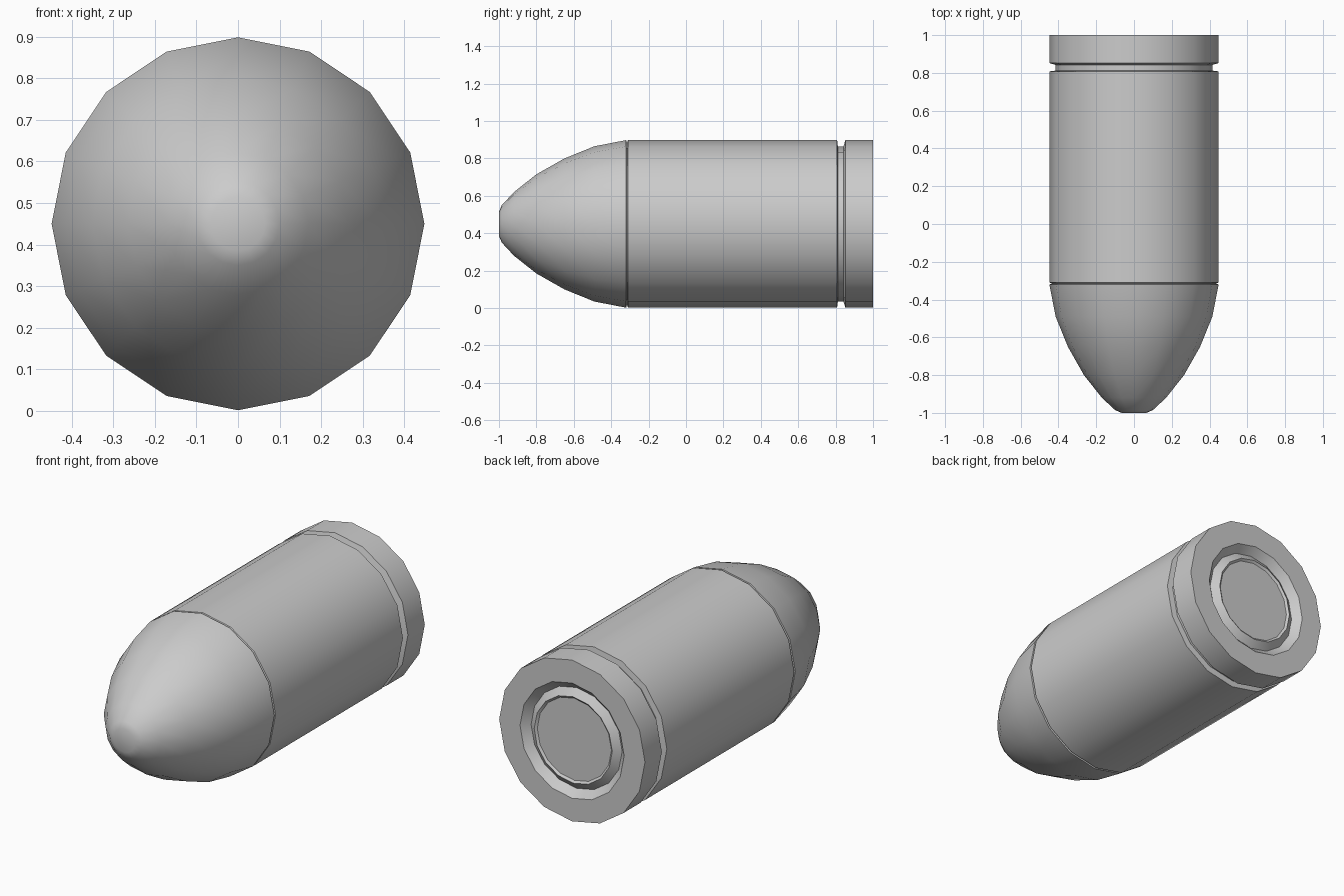
import bpy, bmesh, math

cube = bpy.data.objects.get("Cube")
if cube:
    bpy.data.objects.remove(cube, do_unlink=True)

SIDES = 16
AXIS_Z = 0.45
R = 0.448

metal = bpy.data.materials.new("grey_metal")
metal.use_nodes = True
colour = (0.6, 0.6, 0.6, 1)
metal.diffuse_color = colour
metal.node_tree.nodes["Principled BSDF"].inputs["Base Color"].default_value = colour


def lathe(name, profile, angle):
    """Turn (y, radius) points around the long axis and cap both ends."""
    bm = bmesh.new()
    rings = []
    for y, r in profile:
        ring = []
        for i in range(SIDES):
            a = 2 * math.pi * i / SIDES
            ring.append(bm.verts.new((r * math.sin(a), y, AXIS_Z + r * math.cos(a))))
        rings.append(ring)
    for a, b in zip(rings, rings[1:]):
        for i in range(SIDES):
            j = (i + 1) % SIDES
            bm.faces.new((a[i], a[j], b[j], b[i]))
    bm.faces.new(rings[0])
    bm.faces.new(rings[-1])
    bmesh.ops.recalc_face_normals(bm, faces=bm.faces)
    mesh = bpy.data.meshes.new(name)
    bm.to_mesh(mesh)
    bm.free()
    obj = bpy.data.objects.new(name, mesh)
    bpy.context.collection.objects.link(obj)
    mesh.materials.append(metal)
    bpy.ops.object.select_all(action="DESELECT")
    obj.select_set(True)
    bpy.context.view_layer.objects.active = obj
    bpy.ops.object.shade_smooth_by_angle(angle=math.radians(angle))
    return obj


# Rounded nose with a small flat tip, tucked into the case mouth
lathe("nose", [(-1, 0.065), (-0.985, 0.1), (-0.92, 0.17), (-0.8, 0.265),
               (-0.65, 0.35), (-0.49, 0.415), (-0.32, R), (-0.317, 0.435),
               (-0.29, 0.435)], 50)

# Case with extraction groove, rim, and ring-shaped recess around the primer
lathe("case", [(-0.311, 0.42), (-0.314, 0.44), (-0.31, R), (0.808, R),
               (0.812, 0.415), (0.842, 0.415), (0.852, R), (1, R),
               (1, 0.32), (0.96, 0.28), (0.99, 0.24), (0.98, 0.228)], 30)
